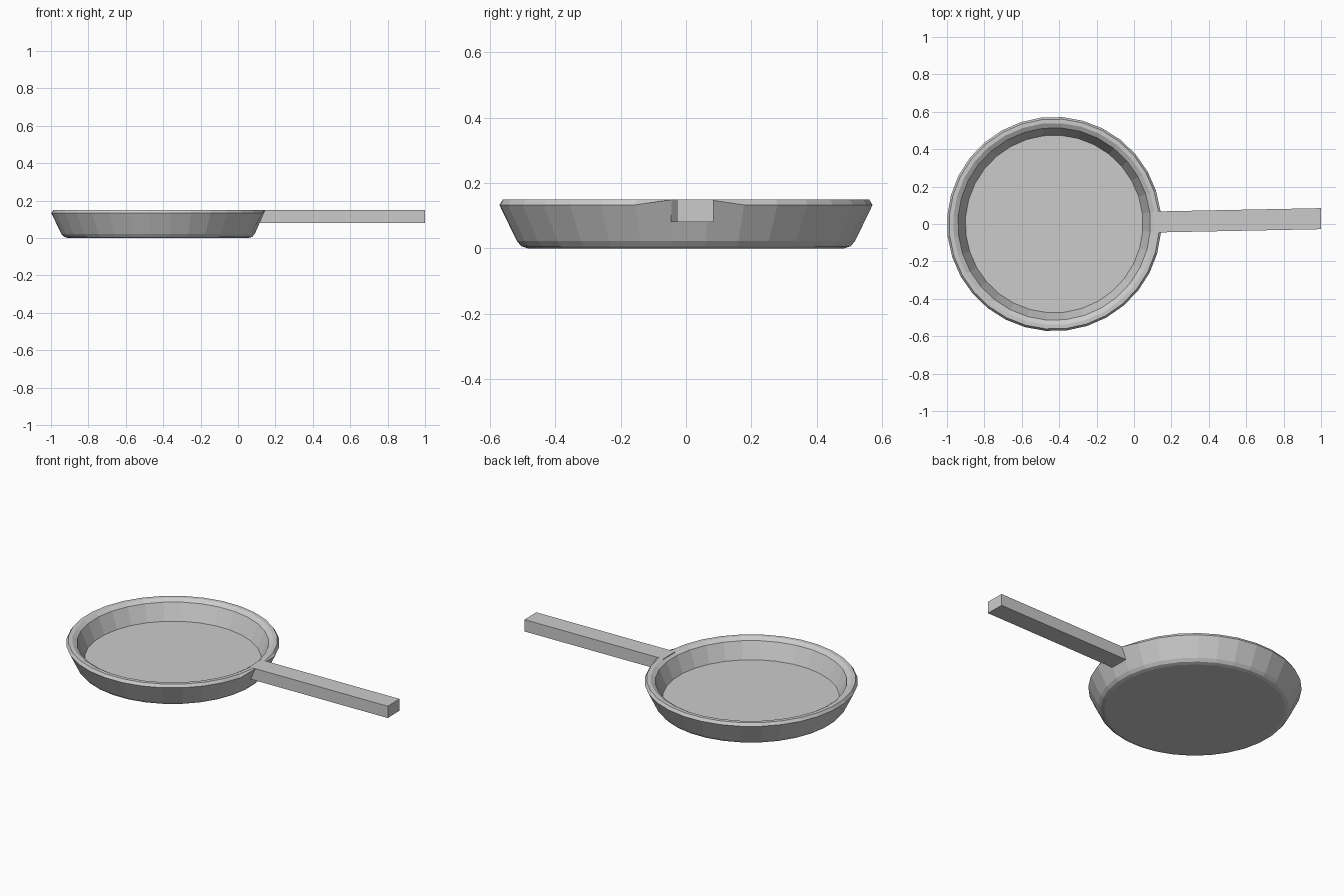
import bpy, bmesh
from math import cos, sin, pi
from mathutils import Matrix

if "Cube" in bpy.data.objects:
    bpy.data.objects.remove(bpy.data.objects["Cube"])

N = 32            # sides of the pan
CX = -0.427       # pan centre
TURN = 0.02       # slight twist of the whole model about the pan centre
R = 0.573         # outer rim radius
HALF = R * sin(pi / N)


def add_object(name, bm):
    bmesh.ops.recalc_face_normals(bm, faces=bm.faces)
    bm.transform(Matrix.Translation((CX, 0, 0)) @ Matrix.Rotation(TURN, 4, 'Z'))
    me = bpy.data.meshes.new(name)
    bm.to_mesh(me)
    bm.free()
    ob = bpy.data.objects.new(name, me)
    bpy.context.collection.objects.link(ob)
    return ob


# Pan body: lathe profile from the underside, over the rim, to the inner floor
profile = [(0.485, 0.0), (0.505, 0.006), (0.519, 0.022), (R, 0.133),
           (0.562, 0.15), (0.540, 0.15), (0.515, 0.135), (0.475, 0.04)]
bm = bmesh.new()
rings = []
for r, z in profile:
    rings.append([bm.verts.new((r * cos(2 * pi * (i + 0.5) / N),
                                r * sin(2 * pi * (i + 0.5) / N), z))
                  for i in range(N)])
# rim rises to meet the handle on the side facing it
for i in (0, N - 1):
    rings[3][i].co.z = 0.149
for a, b in zip(rings, rings[1:]):
    for i in range(N):
        j = (i + 1) % N
        bm.faces.new((a[i], a[j], b[j], b[i]))
bm.faces.new(rings[0][::-1])
bm.faces.new(rings[-1])
add_object("pan_body", bm)

# Handle: straight square bar, one pan side wide
bm = bmesh.new()
x0, x1, z0, z1 = 0.53, 1.427, 0.08, 0.15
bmesh.ops.create_cube(bm, size=1, matrix=Matrix.Translation(
    ((x0 + x1) / 2, 0, (z0 + z1) / 2)) @ Matrix.Diagonal((x1 - x0, 2 * HALF, z1 - z0, 1)))
add_object("handle", bm)
